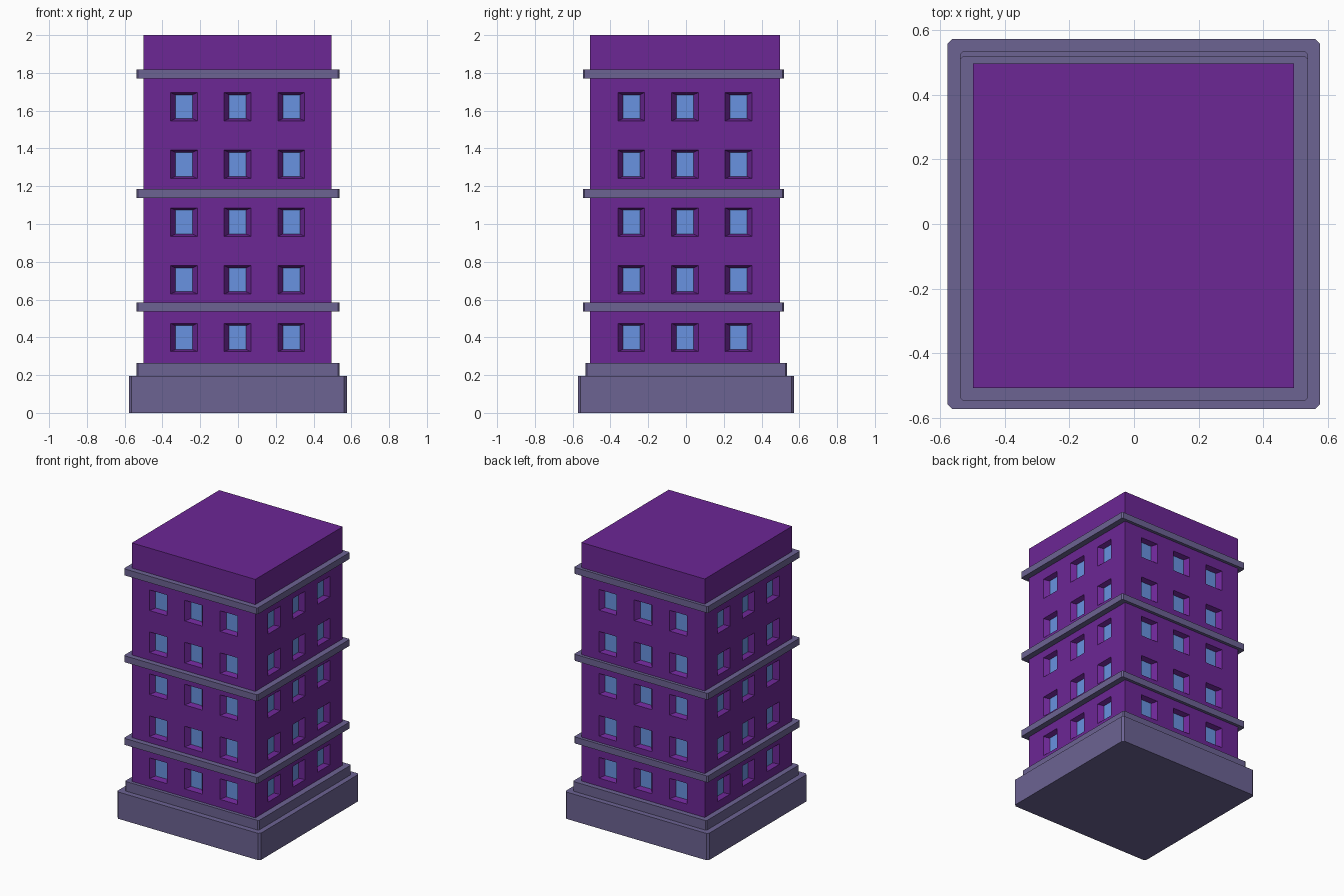
import bpy, bmesh
from mathutils import Vector

if "Cube" in bpy.data.objects:
    bpy.data.objects.remove(bpy.data.objects["Cube"])


def material(name, rgb):
    m = bpy.data.materials.new(name)
    m.diffuse_color = (*rgb, 1)
    m.use_nodes = True
    m.node_tree.nodes["Principled BSDF"].inputs["Base Color"].default_value = m.diffuse_color
    return m


PURPLE = material("wall_purple", (0.15, 0.02, 0.30))
STONE = material("trim_grey", (0.15, 0.125, 0.29))
GLASS = material("glass_blue", (0.14, 0.29, 0.75))


def finish(bm, name, mat):
    bmesh.ops.remove_doubles(bm, verts=bm.verts, dist=1e-4)
    mesh = bpy.data.meshes.new(name)
    bm.to_mesh(mesh)
    bm.free()
    mesh.materials.append(mat)
    obj = bpy.data.objects.new(name, mesh)
    bpy.context.collection.objects.link(obj)
    return obj


def slab(name, x0, x1, y0, y1, z0, z1, chamfer):
    """Box with chamfered vertical corners."""
    bm = bmesh.new()
    bmesh.ops.create_cube(bm, size=1)
    for v in bm.verts:
        v.co = ((x0 + x1) / 2 + v.co.x * (x1 - x0),
                (y0 + y1) / 2 + v.co.y * (y1 - y0),
                (z0 + z1) / 2 + v.co.z * (z1 - z0))
    upright = [e for e in bm.edges
               if abs(e.verts[0].co.z - e.verts[1].co.z) > 1e-4]
    bmesh.ops.bevel(bm, geom=upright, offset=chamfer, segments=1, affect='EDGES')
    return finish(bm, name, STONE)


def quad(bm, pts):
    bm.faces.new([bm.verts.new(p) for p in pts])


# Plinth and string courses
slab("plinth", -0.578, 0.576, -0.572, 0.572, 0, 0.195, 0.014)
slab("plinth_step", -0.538, 0.538, -0.532, 0.534, 0.195, 0.265, 0.008)
for i, z in enumerate((0.537, 1.138, 1.77)):
    slab(f"ledge_{i + 1}", -0.538, 0.538, -0.546, 0.519, z, z + 0.047, 0.008)

# Tower walls with tapered window recesses, plus the panes
X0, X1, Y0, Y1, TOP, BASE = -0.499, 0.495, -0.508, 0.497, 2.0, 0.2
corners = [Vector((X0, Y0, 0)), Vector((X1, Y0, 0)),
           Vector((X1, Y1, 0)), Vector((X0, Y1, 0))]
UP = Vector((0, 0, 1))
SPACING, HALF_W, HALF_H = 0.284, 0.071, 0.075
PANE_W, PANE_H, DEPTH = 0.045, 0.063, 0.035
rows = [0.399 + 0.3055 * i for i in range(5)]
walls, panes = bmesh.new(), bmesh.new()

for i in range(4):
    a, b = corners[i], corners[(i + 1) % 4]
    u = (b - a).normalized()
    inward = UP.cross(u)
    mid = (a + b) / 2
    half = (b - a).length / 2

    def rect(u0, u1, z0, z1, d=0):
        return [mid + u * s + UP * z + inward * d
                for s, z in ((u0, z0), (u1, z0), (u1, z1), (u0, z1))]

    us = [-half] + [c + s for c in (-SPACING, 0, SPACING)
                    for s in (-HALF_W, HALF_W)] + [half]
    zs = [BASE] + [r + s for r in rows for s in (-HALF_H, HALF_H)] + [TOP]
    for j in range(len(us) - 1):
        for k in range(len(zs) - 1):
            outer = rect(us[j], us[j + 1], zs[k], zs[k + 1])
            if j % 2 == 0 or k % 2 == 0:
                quad(walls, outer)
                continue
            c, r = (us[j] + us[j + 1]) / 2, (zs[k] + zs[k + 1]) / 2
            inner = rect(c - PANE_W, c + PANE_W, r - PANE_H, r + PANE_H, DEPTH)
            quad(panes, inner)
            for n in range(4):
                m = (n + 1) % 4
                quad(walls, (outer[n], outer[m], inner[m], inner[n]))

# Flat roof
quad(walls, [c + UP * TOP for c in corners])
finish(walls, "tower_walls", PURPLE)
finish(panes, "window_panes", GLASS)
